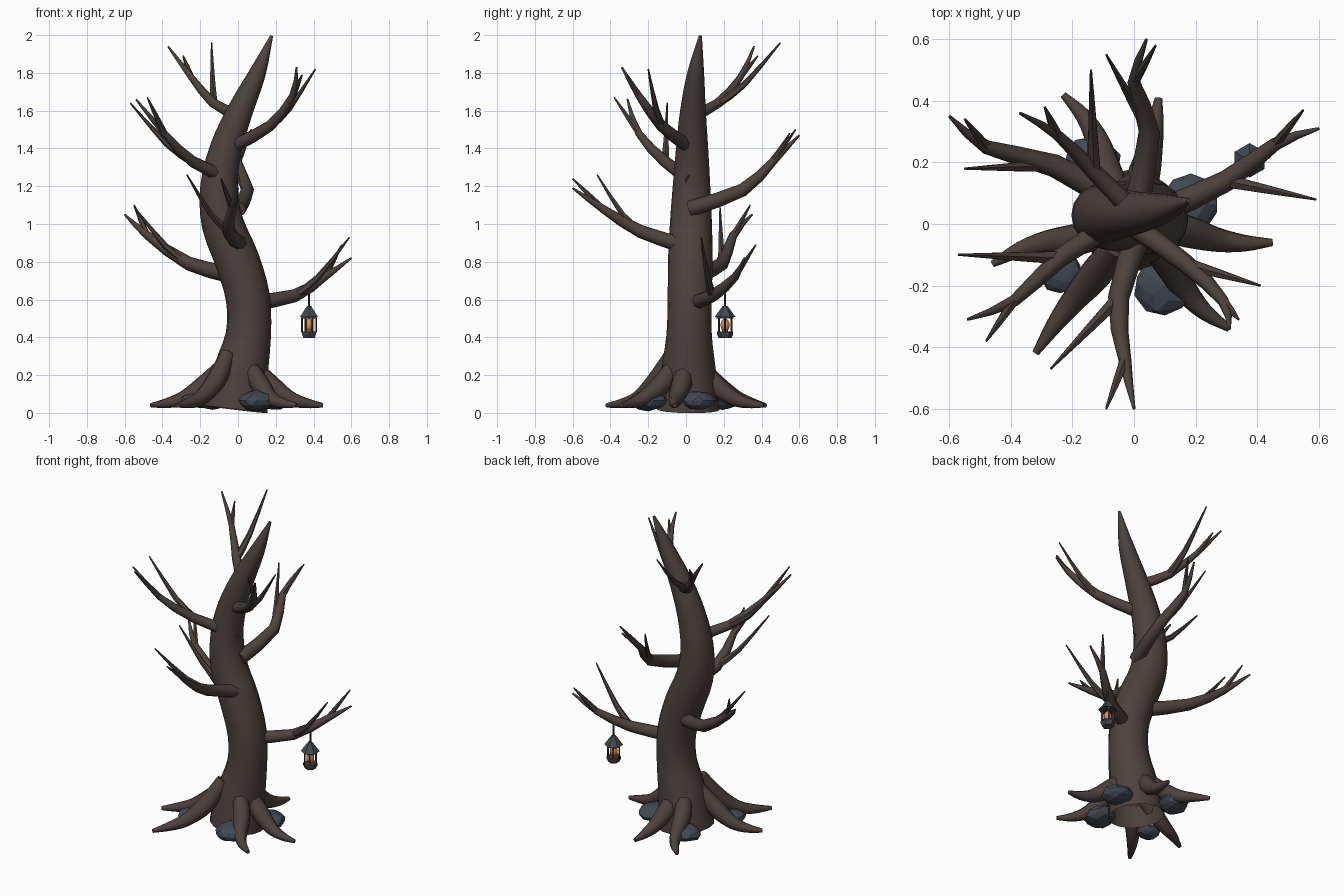
import bpy, bmesh, math, random
from mathutils import Vector, Matrix

if "Cube" in bpy.data.objects:
    bpy.data.objects.remove(bpy.data.objects["Cube"])
random.seed(4)
UP = Vector((0, 0, 1))


def material(name, rgb):
    mat = bpy.data.materials.new(name)
    mat.use_nodes = True
    mat.diffuse_color = (*rgb, 1)
    mat.node_tree.nodes["Principled BSDF"].inputs["Base Color"].default_value = (*rgb, 1)
    return mat


BARK = material("dark bark", (0.073, 0.054, 0.047))
STONE = material("slate stone", (0.055, 0.068, 0.085))
IRON = material("dark iron", (0.045, 0.054, 0.064))
GLOW = material("orange glow", (0.85, 0.27, 0.05))


def finish(bm, name, mat, smooth=True):
    bmesh.ops.recalc_face_normals(bm, faces=bm.faces[:])
    mesh = bpy.data.meshes.new(name)
    bm.to_mesh(mesh)
    bm.free()
    mesh.materials.append(mat)
    ob = bpy.data.objects.new(name, mesh)
    bpy.context.collection.objects.link(ob)
    if smooth:
        bpy.ops.object.select_all(action="DESELECT")
        ob.select_set(True)
        bpy.context.view_layer.objects.active = ob
        bpy.ops.object.shade_smooth_by_angle(angle=math.radians(50))


def spline(points, steps):
    """Smooth path through points whose fourth value is the radius."""
    p = [Vector(q) for q in points]
    p = [2 * p[0] - p[1]] + p + [2 * p[-1] - p[-2]]
    path = []
    for i in range(1, len(p) - 2):
        a, b, c, d = p[i - 1:i + 3]
        for s in range(steps):
            t = s / steps
            path.append(b + (c - a) * t / 2 + (a - 2.5 * b + 2 * c - d / 2) * t ** 2
                        + (3 * b - a - 3 * c + d) * t ** 3 / 2)
    return path + [p[-2]]


def tube(bm, points, sides, steps=3, closed_base=True):
    path = spline(points, steps)
    centres = [q.to_3d() for q in path]
    ref, rings = None, []
    for i, centre in enumerate(centres):
        tangent = (centres[min(i + 1, len(path) - 1)] - centres[max(i - 1, 0)]).normalized()
        if ref is None:
            ref = Vector((1, 0, 0)) if abs(tangent.z) > 0.7 else UP
        ref = (ref - tangent * ref.dot(tangent)).normalized()
        other = tangent.cross(ref)
        ring = []
        for k in range(sides):
            a = k * math.tau / sides
            ring.append(bm.verts.new(centre + path[i].w * (ref * math.cos(a) + other * math.sin(a))))
        rings.append(ring)
    for a, b in zip(rings, rings[1:]):
        for k in range(sides):
            bm.faces.new((a[k], a[k - 1], b[k - 1], b[k]))
    if closed_base:
        bm.faces.new(rings[0])
    bm.faces.new(rings[-1])


def tapered(points, r0, r1):
    last = len(points) - 1
    return [(*p, r0 + (r1 - r0) * (i / last) ** 1.4) for i, p in enumerate(points)]


# Trunk: leaning S-curve tapering to a point, given as offset and radius by height
sway = [-0.01, 0.015, 0.055, 0.052, -0.005, -0.083, -0.1, -0.063, 0.012, 0.103, 0.178]
girth = [0.167, 0.146, 0.12, 0.117, 0.118, 0.111, 0.099, 0.085, 0.068, 0.045, 0.008]
trunk = []
for i, (x, r) in enumerate(zip(sway, girth)):
    z = 0.018 + 0.1978 * i
    trunk.append((x, 0.01 + 0.016 * z + 0.14 * max(0, z - 1.5) ** 2, z, r))
bm = bmesh.new()
tube(bm, trunk, 16, closed_base=False)
finish(bm, "trunk", BARK)


# Roots: drop steeply from the trunk flare, then run out over the ground
def root(name, x, y, top):
    tip = Vector((x, y, 0))
    side = Vector((-y, x, 0)) * random.uniform(-0.06, 0.06)
    bm = bmesh.new()
    tube(bm, [(*(tip * 0.17 + UP * top), 0.042), (*(tip * 0.37 + UP * (0.09 + top * 0.25)), 0.054),
              (*(tip * 0.6 + side + UP * 0.08), 0.041),
              (*(tip * 0.8 + side + UP * 0.052), 0.028), (*(tip + UP * 0.04), 0.012)], 8)
    finish(bm, name, BARK)


root("left_root", 0.45, -0.06, 0.25)
root("front_left_root", 0.31, -0.34, 0.26)
root("front_right_root", -0.32, -0.42, 0.31)
root("right_root", -0.46, -0.13, 0.25)
root("back_right_root", -0.23, 0.42, 0.25)
root("back_left_root", 0.08, 0.41, 0.25)


# Branches: a bent limb, a fork at its knee and a twig at its bend (hundredths of a unit)
def branch(name, *points, base=0.043):
    start, bend, knee, tip, fork, twig = [Vector(p) / 100 for p in points]
    bm = bmesh.new()
    tube(bm, tapered([start, bend, knee, tip], base, 0.005), 8, steps=2)
    tube(bm, tapered([knee, knee.lerp(fork, 0.5), fork], 0.018, 0.004), 6, steps=2)
    sag = bend.lerp(twig, 0.42) - UP * 0.035
    tube(bm, tapered([bend, sag, twig], 0.024, 0.004), 6, steps=2)
    finish(bm, name, BARK)


branch("lantern_branch", (6, 3, 58), (30, 14, 62), (46, 26, 72), (60, 31, 82), (55, 37, 89), (59, 8, 93))
branch("front_branch", (3, 1, 88), (-5, -24, 96), (-3, -44, 108), (0, -60, 119), (-9, -60, 124), (-27, -47, 126))
branch("upper_right_branch", (-2, 3, 123), (-24, -11, 133), (-39, -25, 148),
       (-54, -31, 166), (-48, -38, 167), (-57, -10, 164), base=0.038)
branch("lower_right_branch", (-3, 6, 73), (-26, 19, 79), (-48, 25, 94),
       (-60, 35, 105), (-55, 34, 110), (-55, 18, 109), base=0.046)
branch("back_branch", (0, 2, 108), (5, 30, 118), (0, 46, 133), (4, 60, 147), (7, 58, 150), (-9, 55, 148))
branch("upper_left_branch", (-1, 0, 142), (17, -13, 152), (29, -25, 168),
       (31, -34, 183), (34, -31, 179), (41, -20, 182), base=0.037)
branch("crown_branch", (-1, 5, 158), (-13, 17, 164), (-25, 29, 178),
       (-37, 36, 194), (-29, 38, 189), (-14, 50, 196), base=0.033)


# Rocks tucked between the roots
def rock(name, x, y, radius):
    bm = bmesh.new()
    bmesh.ops.create_icosphere(bm, subdivisions=2, radius=radius)
    for v in bm.verts:
        v.co *= random.uniform(0.9, 1.05)
    squash = Matrix.Translation((x, y, 0.065)) @ Matrix.Diagonal((1, 1, 0.55, 1))
    bmesh.ops.transform(bm, matrix=squash, verts=bm.verts[:])
    finish(bm, name, STONE, smooth=False)


rock("front_rock", 0.1, -0.2, 0.1)
rock("left_rock", 0.185, 0.065, 0.095)
rock("back_rock", -0.135, 0.195, 0.092)
rock("right_rock", -0.24, -0.155, 0.07)

# Lantern hanging from its branch
LANTERN = Vector((0.376, 0.207, 0))


def prism(name, z0, z1, r0, r1, mat, offset=Vector(), sides=6):
    bm = bmesh.new()
    place = Matrix.Translation(LANTERN + offset + UP * (z0 + z1) / 2)
    bmesh.ops.create_cone(bm, cap_ends=True, segments=sides, radius1=r0, radius2=r1,
                          depth=z1 - z0, matrix=place)
    finish(bm, name, mat, smooth=False)


prism("lantern_hook", 0.56, 0.665, 0.006, 0.006, IRON)
prism("lantern_roof", 0.507, 0.567, 0.056, 0.012, STONE)
prism("lantern_top_rim", 0.5, 0.508, 0.045, 0.045, IRON)
prism("lantern_tray", 0.415, 0.43, 0.043, 0.043, IRON)
prism("lantern_foot", 0.397, 0.416, 0.034, 0.043, STONE)
prism("candle", 0.428, 0.446, 0.016, 0.016, GLOW, sides=8)
for k in range(6):
    a = k * math.tau / 6
    prism(f"lantern_post_{k + 1}", 0.425, 0.505, 0.005, 0.005, IRON,
          Vector((math.cos(a), math.sin(a), 0)) * 0.038, sides=4)
bm = bmesh.new()
flame = Matrix.Translation(LANTERN + UP * 0.465) @ Matrix.Diagonal((1, 1, 1.45, 1))
bmesh.ops.create_uvsphere(bm, u_segments=10, v_segments=8, radius=0.024, matrix=flame)
finish(bm, "flame", GLOW)
